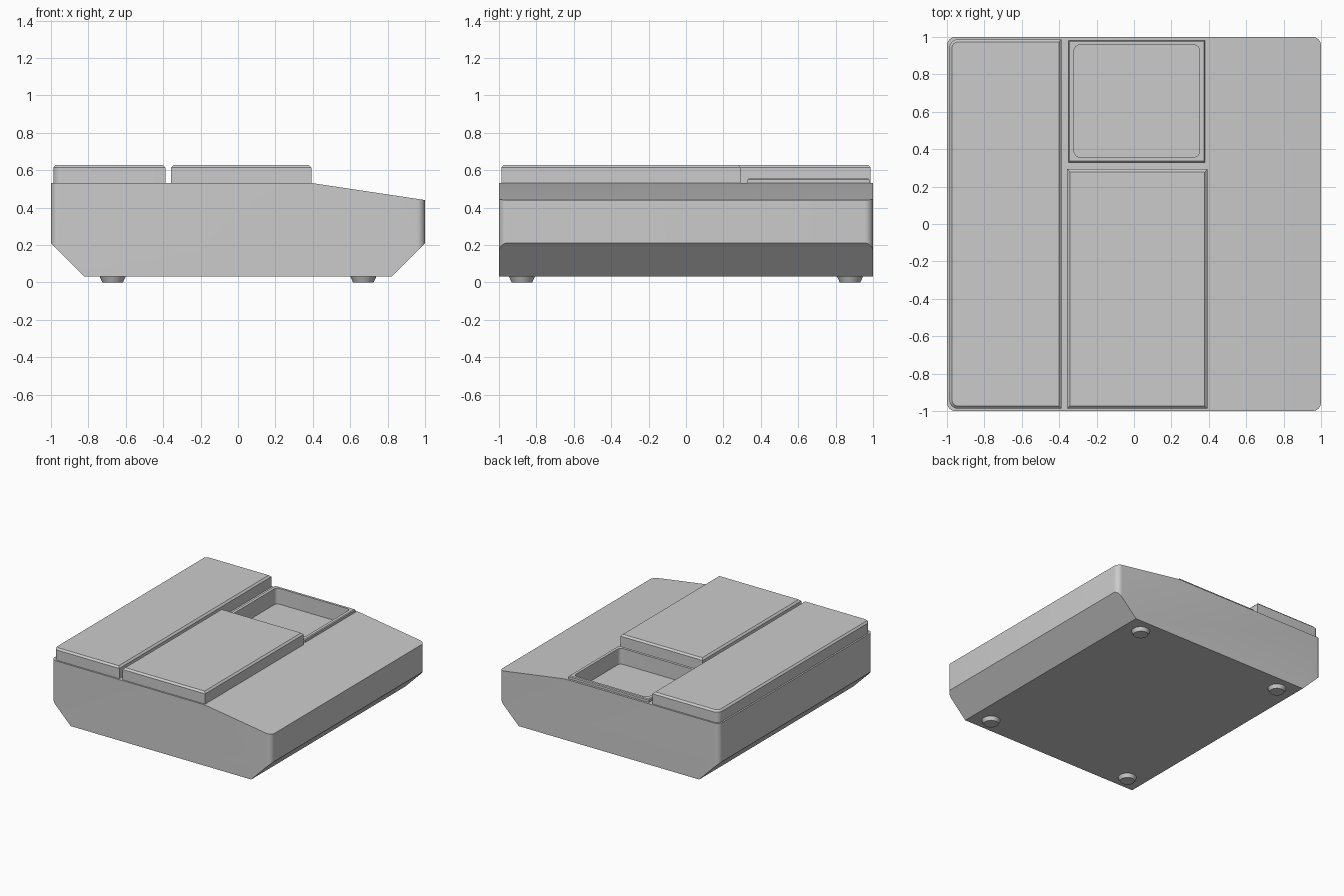
import bpy, bmesh, math
from mathutils import Vector

if "Cube" in bpy.data.objects:
    bpy.data.objects.remove(bpy.data.objects["Cube"])


def outline(x0, x1, y0, y1, radii, seg=8):
    """Rectangle outline; radii for corners (x0,y0), (x1,y0), (x1,y1), (x0,y1)."""
    pts = []
    corners = [(x0, y0, 1, 1), (x1, y0, -1, 1), (x1, y1, -1, -1), (x0, y1, 1, -1)]
    for i, (x, y, sx, sy) in enumerate(corners):
        r = radii[i]
        if r == 0:
            pts.append((x, y))
            continue
        for k in range(seg + 1):
            a = math.pi * (1 + i / 2) + math.pi / 2 * k / seg
            pts.append((x + sx * r + r * math.cos(a), y + sy * r + r * math.sin(a)))
    return pts


def extrude(name, points, direction, top_bevel=0.0):
    """Solid from a closed loop of 3D points, optionally chamfered on top."""
    bm = bmesh.new()
    face = bm.faces.new([bm.verts.new(p) for p in points])
    new = bmesh.ops.extrude_face_region(bm, geom=[face])["geom"]
    bmesh.ops.translate(bm, vec=Vector(direction),
                        verts=[g for g in new if isinstance(g, bmesh.types.BMVert)])
    bmesh.ops.recalc_face_normals(bm, faces=bm.faces)
    if top_bevel:
        top = max(v.co.z for v in bm.verts)
        edges = [e for e in bm.edges if all(v.co.z > top - 1e-5 for v in e.verts)]
        bmesh.ops.bevel(bm, geom=edges, offset=top_bevel, segments=1,
                        affect='EDGES', profile=0.5)
    mesh = bpy.data.meshes.new(name)
    bm.to_mesh(mesh)
    bm.free()
    ob = bpy.data.objects.new(name, mesh)
    bpy.context.collection.objects.link(ob)
    return ob


def slab(name, pts, z0, z1, bevel=0.0):
    return extrude(name, [(x, y, z0) for x, y in pts], (0, 0, z1 - z0), bevel)


def select(ob):
    bpy.ops.object.select_all(action='DESELECT')
    ob.select_set(True)
    bpy.context.view_layer.objects.active = ob


def cut(ob, tool, operation):
    mod = ob.modifiers.new("cut", 'BOOLEAN')
    mod.operation = operation
    mod.solver = 'EXACT'
    mod.object = tool
    select(ob)
    bpy.ops.object.modifier_apply(modifier=mod.name)


# Body: side profile trimmed by a block with rounded vertical edges
profile = [(-0.82, 0.03), (0.82, 0.03), (1.01, 0.22), (1.01, 0.4385),
           (0.4, 0.53), (-1.01, 0.53), (-1.01, 0.22)]
body = extrude("body", [(x, -1.1, z) for x, z in profile], (0, 2.2, 0))
trim = slab("body_trim", outline(-1, 1, -1, 1, [0.045] * 4), -0.1, 0.8)
cut(body, trim, 'INTERSECT')

# Raised rim around the recessed tray
rim = slab("tray_rim", outline(-0.35, 0.38, 0.33, 0.982, [0] * 4), 0.52, 0.555, 0.006)
well = slab("tray_cutter", outline(-0.32, 0.35, 0.358, 0.957, [0.03] * 4), 0.425, 0.8)
cut(body, well, 'DIFFERENCE')
cut(rim, well, 'DIFFERENCE')
for helper in (trim, well):
    bpy.data.objects.remove(helper)

# Long side lid and shorter centre lid
lid = slab("side_lid", outline(-0.987, -0.388, -0.987, 0.987, [0.045, 0, 0, 0.045]),
           0.525, 0.628, 0.014)
block = slab("centre_lid", outline(-0.357, 0.392, -0.987, 0.293, [0] * 4),
             0.525, 0.628, 0.014)

# Four tapered feet
feet = []
for sx, xn in ((-1, "left"), (1, "right")):
    for sy, yn in ((-1, "front"), (1, "back")):
        bpy.ops.mesh.primitive_cone_add(vertices=32, radius1=0.055, radius2=0.07,
                                        depth=0.032,
                                        location=(sx * 0.67, sy * 0.877, 0.016))
        foot = bpy.context.object
        foot.name = f"foot_{yn}_{xn}"
        feet.append(foot)

# Smooth the rounded corners, keep hard edges
for ob in [body, rim, lid, block] + feet:
    select(ob)
    bpy.ops.object.shade_smooth_by_angle(angle=math.radians(30))
